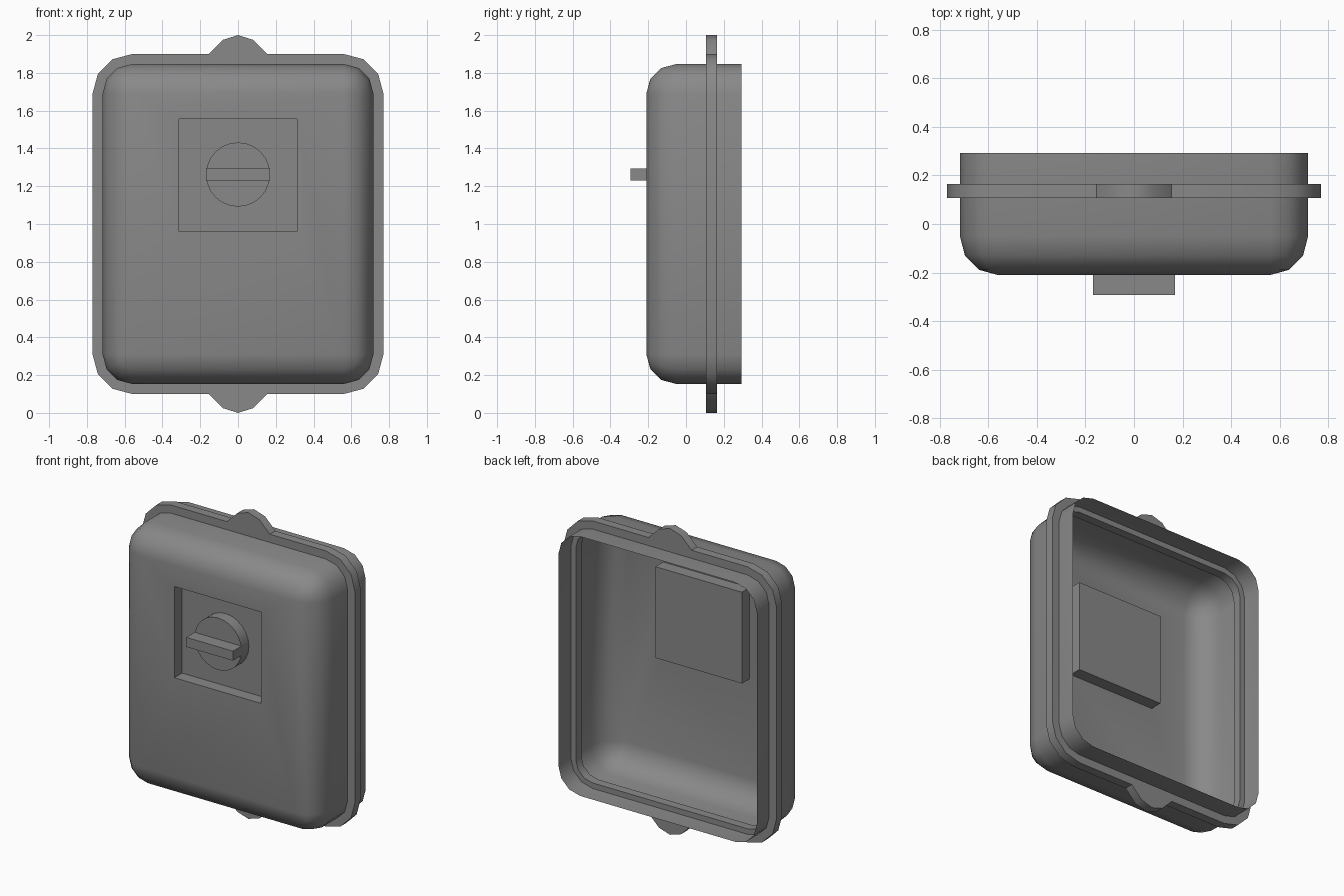
import bpy, bmesh
from math import cos, sin, radians, pi
from mathutils import Matrix

cube = bpy.data.objects.get("Cube")
if cube:
    bpy.data.objects.remove(cube, do_unlink=True)

grey = bpy.data.materials.new("mid grey plastic")
grey.use_nodes = True
colour = (0.25, 0.25, 0.25, 1)
grey.diffuse_color = colour
grey.node_tree.nodes["Principled BSDF"].inputs["Base Color"].default_value = colour


def finish(bm, name, smooth=True):
    bmesh.ops.remove_doubles(bm, verts=bm.verts, dist=0.0005)
    bmesh.ops.recalc_face_normals(bm, faces=bm.faces)
    mesh = bpy.data.meshes.new(name)
    bm.to_mesh(mesh)
    bm.free()
    mesh.materials.append(grey)
    obj = bpy.data.objects.new(name, mesh)
    bpy.context.collection.objects.link(obj)
    if smooth:
        bpy.ops.object.select_all(action='DESELECT')
        obj.select_set(True)
        bpy.context.view_layer.objects.active = obj
        bpy.ops.object.shade_smooth_by_angle(angle=radians(35))
    return obj


def outline(hx, hz, r, cz=1.0, steps=3):
    """Rounded rectangle in x and z; hx, hz reach the corner centres."""
    points = []
    for quarter, (sx, sz) in enumerate([(1, 1), (-1, 1), (-1, -1), (1, -1)]):
        for i in range(steps + 1):
            a = (quarter + i / steps) * pi / 2
            points.append((sx * hx + r * cos(a), cz + sz * hz + r * sin(a)))
    return points


CX, CZ, R = 0.56, 0.69, 0.157

# Hollow cover: open back rim, rounded front edge, square pocket in the front
sections = [(0.293, outline(CX, CZ, R))]
for deg in (0, 30, 60, 90):
    a = radians(deg)
    sections.append((-0.05 - 0.16 * sin(a), outline(CX, CZ, R * cos(a))))
FLOOR = -0.13
pocket = outline(0.313, 0.298, 0, 1.257)
sections += [(-0.21, pocket), (FLOOR, pocket)]

bm = bmesh.new()
rings = [[bm.verts.new((x, y, z)) for x, z in pts] for y, pts in sections]
for a, b in zip(rings, rings[1:]):
    for i in range(len(a)):
        j = (i + 1) % len(a)
        bm.faces.new((a[i], a[j], b[j], b[i]))
bm.faces.new(rings[-1])
bmesh.ops.remove_doubles(bm, verts=bm.verts, dist=0.0005)
bmesh.ops.dissolve_degenerate(bm, edges=bm.edges, dist=0.0005)
finish(bm, "cover_shell")

# Flange around the cover, with a rounded tab at top and bottom
bump = [(0.155, 0.9), (0.08, 0.975), (0, 1.0), (-0.08, 0.975), (-0.155, 0.9)]
outer = outline(CX, CZ, 0.21)
outer = (outer[:4] + [(x, 1 + z) for x, z in bump] + outer[4:12]
         + [(-x, 1 - z) for x, z in bump] + outer[12:])
bm = bmesh.new()
edges = []
for loop in (outer, outline(CX, CZ, R - 0.036)):
    verts = [bm.verts.new((x, 0.107, z)) for x, z in loop]
    edges += [bm.edges.new((v, verts[i - 1])) for i, v in enumerate(verts)]
bmesh.ops.triangle_fill(bm, edges=edges, use_beauty=True)
new = bmesh.ops.extrude_face_region(bm, geom=bm.faces[:])["geom"]
bmesh.ops.translate(bm, vec=(0, 0.058, 0),
                    verts=[g for g in new if isinstance(g, bmesh.types.BMVert)])
finish(bm, "flange_with_tabs")

# Knob disc standing on the pocket floor
KZ = 1.262
bm = bmesh.new()
bmesh.ops.create_cone(bm, cap_ends=True, segments=24, radius1=0.17, radius2=0.17, depth=0.076,
                      matrix=Matrix.Translation((0, FLOOR - 0.038, KZ)) @ Matrix.Rotation(pi / 2, 4, 'X'))
finish(bm, "knob_disc")

# Grip bar across the knob
bm = bmesh.new()
bmesh.ops.create_cube(bm, size=1, matrix=Matrix.Translation((0, -0.247, KZ))
                      @ Matrix.Diagonal((0.338, 0.092, 0.062, 1)))
finish(bm, "knob_grip", smooth=False)
